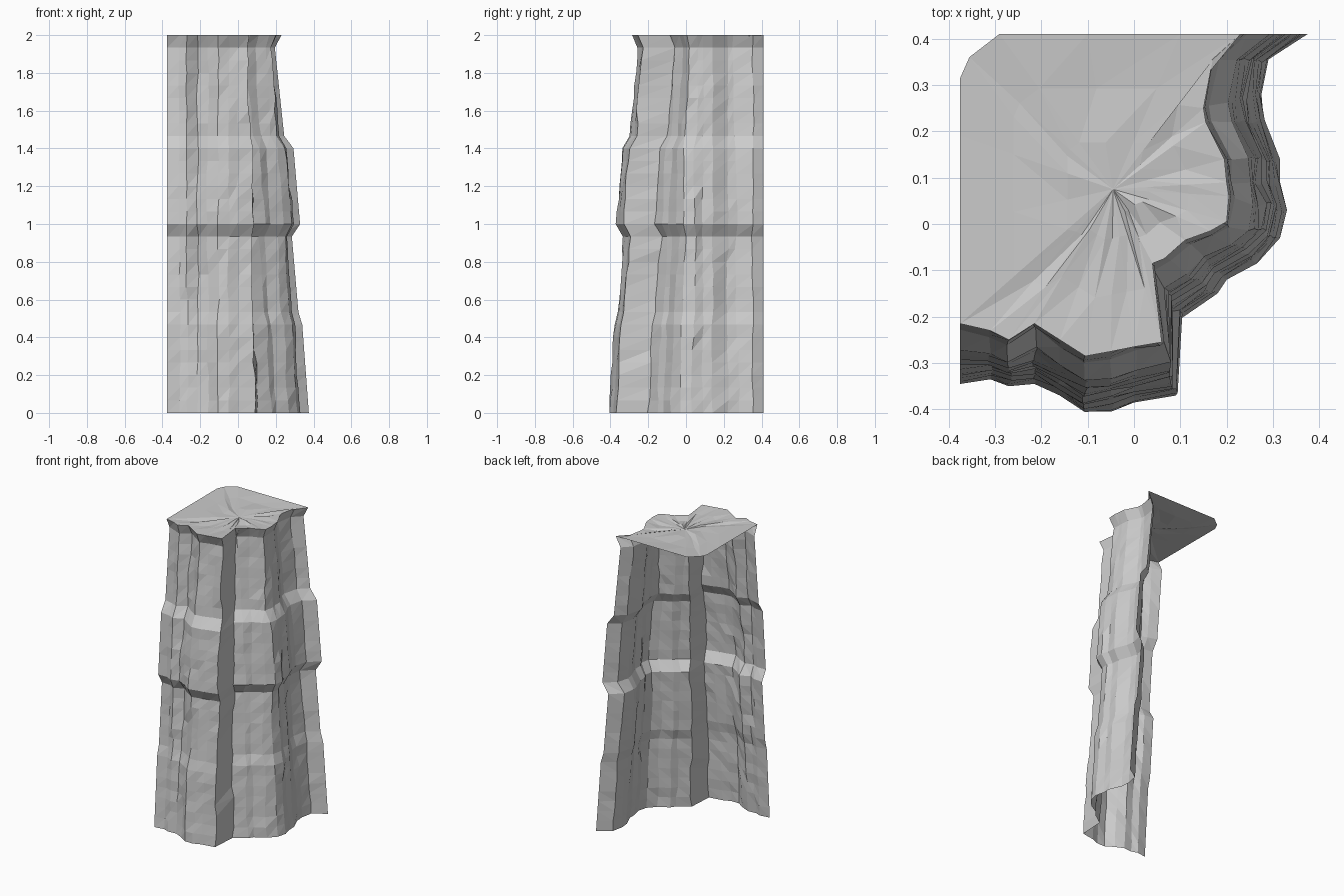
import bpy
import bmesh
import random
from mathutils import Vector

random.seed(4)

cube = bpy.data.objects.get("Cube")
if cube:
    bpy.data.objects.remove(cube, do_unlink=True)

# Single stone colour
stone = bpy.data.materials.new("grey stone")
stone.use_nodes = True
colour = (0.6, 0.6, 0.6, 1)
stone.diffuse_color = colour
stone.node_tree.nodes["Principled BSDF"].inputs["Base Color"].default_value = colour

# Matching outlines at the foot and at the top lip
FOOT = [(-.375, -.345), (-.31, -.335), (-.27, -.35), (-.215, -.345), (-.16, -.37),
        (-.105, -.405), (-.05, -.405), (0, -.385), (.09, -.37), (.1, -.205),
        (.18, -.15), (.2, -.12), (.27, -.08), (.315, -.03), (.33, .03), (.315, .09),
        (.315, .14), (.28, .22), (.275, .28), (.29, .355), (.375, .41)]
LIP = [(-.375, -.215), (-.31, -.23), (-.27, -.25), (-.215, -.215), (-.16, -.25),
       (-.105, -.285), (-.05, -.275), (0, -.265), (.06, -.255), (.04, -.085),
       (.065, -.075), (.11, -.035), (.165, -.015), (.2, .005), (.205, .06), (.2, .09),
       (.195, .14), (.155, .22), (.15, .25), (.17, .355), (.23, .41)]

# Inward lean by row: ledges and overhangs split the cliff into layers
ROWS = 30
LEAN = [(0, 0), (7, .24), (8, .38), (14, .62), (15, .32), (21, .56), (22, .9),
        (29, 1.24), (30, 1)]


def lean_at(row):
    for (r0, a), (r1, b) in zip(LEAN, LEAN[1:]):
        if row <= r1:
            return a + (b - a) * (row - r0) / (r1 - r0)


def finish(bm, name):
    mesh = bpy.data.meshes.new(name)
    bm.to_mesh(mesh)
    bm.free()
    mesh.materials.append(stone)
    obj = bpy.data.objects.new(name, mesh)
    bpy.context.collection.objects.link(obj)
    return obj


def build_wall():
    bm = bmesh.new()
    columns = []
    last = len(FOOT) - 1
    for i, (foot, lip) in enumerate(zip(FOOT, LIP)):
        column = []
        shift = 0
        for row in range(ROWS + 1):
            # Weathered slabs a few rows tall
            if row % 4 == i % 4:
                shift = random.uniform(-.006, .006)
            p = Vector(foot).lerp(Vector(lip), lean_at(row))
            if 0 < row < ROWS and 0 < i < last:
                p.x += shift + random.uniform(-.003, .003)
                p.y += shift + random.uniform(-.003, .003)
            column.append(bm.verts.new((p.x, p.y, row * 2 / ROWS)))
        columns.append(column)
    for left, right in zip(columns, columns[1:]):
        for row in range(ROWS):
            a, b, c, d = left[row], right[row], right[row + 1], left[row + 1]
            bm.faces.new((a, b, c))
            bm.faces.new((a, c, d))
    return finish(bm, "cliff_wall")


def build_top():
    bm = bmesh.new()
    rim = [Vector((x, y, 2)) for x, y in LIP]
    # Straight back edge with a chipped corner
    rim += [Vector((x, y, 2)) for x, y in
            [(.1, .41), (-.1, .41), (-.29, .41), (-.355, .36), (-.375, .315),
             (-.375, .19), (-.375, 0)]]
    hub = Vector((-.045, .075, 1.99))
    rings = [[bm.verts.new(p) for p in rim]]
    for blend in (.35, .7):
        ring = []
        for p in rim:
            q = p.lerp(hub, blend)
            q.z = 2 - random.uniform(0, .012)
            ring.append(bm.verts.new(q))
        rings.append(ring)
    centre = bm.verts.new(hub)
    n = len(rim)
    for i in range(n):
        j = (i + 1) % n
        for outer, inner in zip(rings, rings[1:]):
            bm.faces.new((outer[i], outer[j], inner[j]))
            bm.faces.new((outer[i], inner[j], inner[i]))
        bm.faces.new((rings[-1][i], rings[-1][j], centre))
    return finish(bm, "cliff_top")


build_wall()
build_top()
